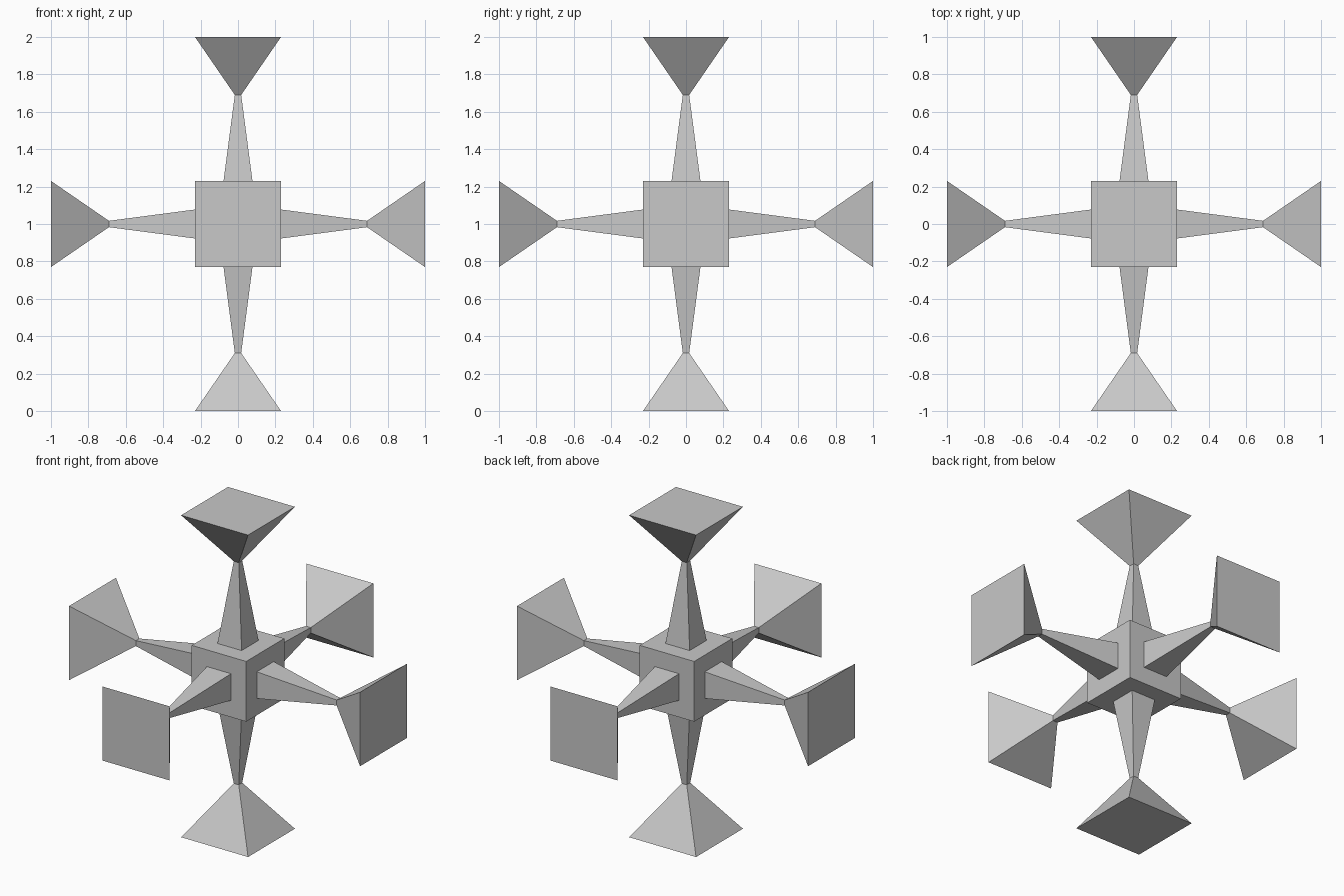
import bpy
import bmesh
from mathutils import Vector

cube = bpy.data.objects.get("Cube")
if cube:
    bpy.data.objects.remove(cube, do_unlink=True)

CENTRE = Vector((0, 0, 1))
CORE = 0.187                 # half width of the core
# (distance from centre, half width) of each square section along an arm
SECTIONS = [(CORE, 0.083), (0.69, 0.017), (1.0, 0.23)]

grey = bpy.data.materials.new("light_grey")
grey.use_nodes = True
colour = (0.58, 0.58, 0.58, 1)
grey.diffuse_color = colour
grey.node_tree.nodes["Principled BSDF"].inputs["Base Color"].default_value = colour


def add_object(name, bm):
    bmesh.ops.recalc_face_normals(bm, faces=bm.faces)
    mesh = bpy.data.meshes.new(name)
    bm.to_mesh(mesh)
    bm.free()
    mesh.materials.append(grey)
    obj = bpy.data.objects.new(name, mesh)
    obj.location = CENTRE
    bpy.context.collection.objects.link(obj)
    return obj


# Central cube
bm = bmesh.new()
bmesh.ops.create_cube(bm, size=2 * CORE)
add_object("core", bm)


# Tapered arm that flares into a square end
def add_arm(name, axis, sign):
    out, u, v = (Vector([float(i == (axis + k) % 3) for i in range(3)])
                 for k in range(3))
    bm = bmesh.new()
    rings = [[bm.verts.new(out * sign * d + u * a * w + v * b * w)
              for a, b in ((-1, -1), (1, -1), (1, 1), (-1, 1))]
             for d, w in SECTIONS]
    for lower, upper in zip(rings, rings[1:]):
        for i in range(4):
            j = (i + 1) % 4
            bm.faces.new((lower[i], lower[j], upper[j], upper[i]))
    bm.faces.new(rings[0])
    bm.faces.new(rings[-1])
    add_object(name, bm)


for axis, names in enumerate((("right_arm", "left_arm"),
                              ("front_arm", "back_arm"),
                              ("bottom_arm", "top_arm"))):
    for name, sign in zip(names, (-1, 1)):
        add_arm(name, axis, sign)
